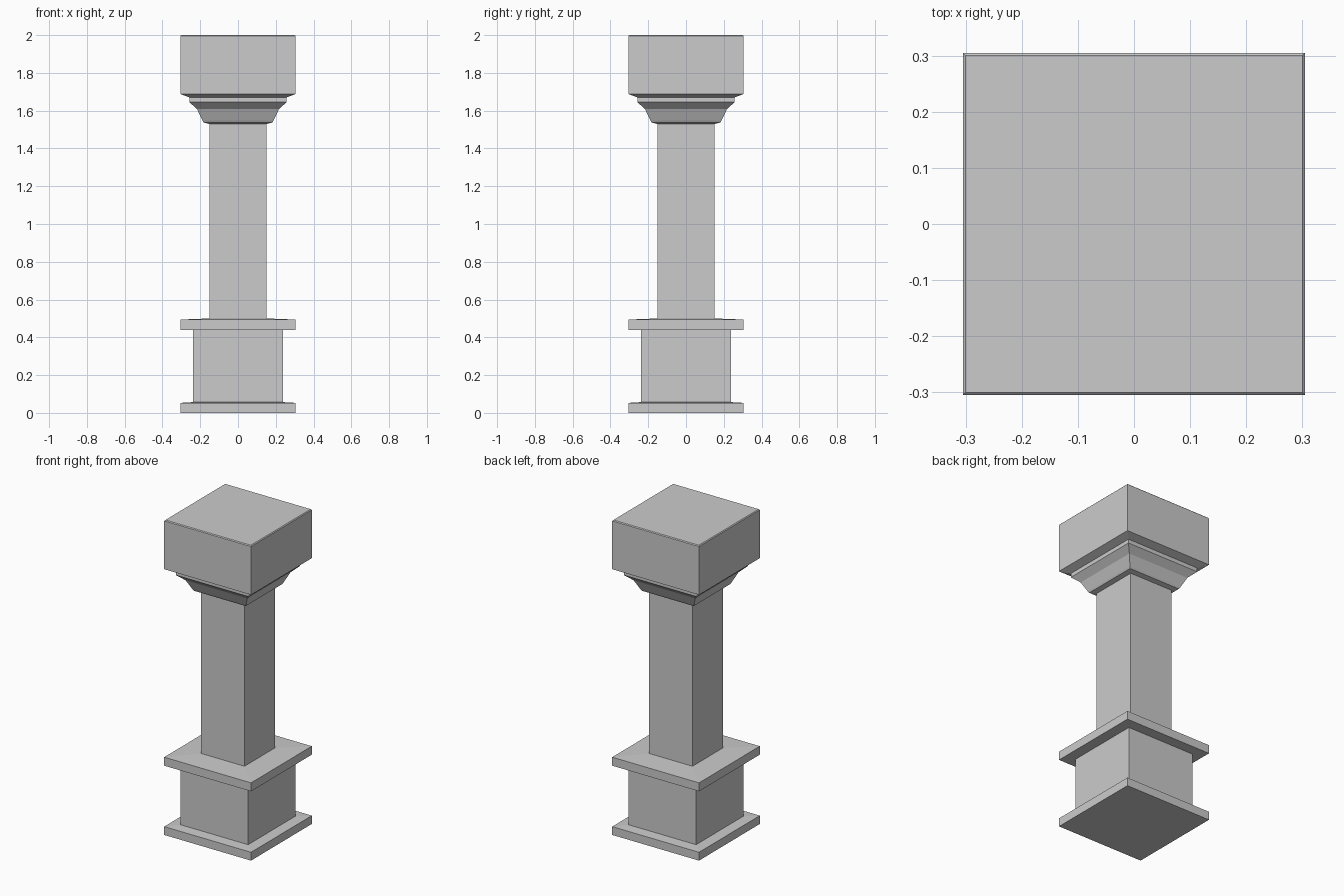
import bpy
import bmesh

cube = bpy.data.objects.get("Cube")
if cube:
    bpy.data.objects.remove(cube, do_unlink=True)

stone = bpy.data.materials.new("grey_stone")
stone.use_nodes = True
GREY = (0.6, 0.6, 0.6, 1.0)
stone.diffuse_color = GREY
stone.node_tree.nodes["Principled BSDF"].inputs["Base Color"].default_value = GREY


def square_stack(name, profile):
    """Sweep a (half width, height) profile around a square plan."""
    bm = bmesh.new()
    rings = [[bm.verts.new((sx * r, sy * r, z))
              for sx, sy in ((-1, -1), (1, -1), (1, 1), (-1, 1))]
             for r, z in profile]
    bm.faces.new(rings[0][::-1])
    bm.faces.new(rings[-1])
    for low, high in zip(rings, rings[1:]):
        for i in range(4):
            j = (i + 1) % 4
            bm.faces.new((low[i], low[j], high[j], high[i]))
    mesh = bpy.data.meshes.new(name)
    bm.to_mesh(mesh)
    bm.free()
    mesh.materials.append(stone)
    obj = bpy.data.objects.new(name, mesh)
    bpy.context.collection.objects.link(obj)
    return obj


PLATE = 0.305
PEDESTAL = 0.237
SHAFT = 0.152

# Pedestal: foot plate, block and slightly sloped cap plate
square_stack("foot_plate", [(PLATE, 0), (PLATE, 0.053), (PEDESTAL, 0.057)])
square_stack("pedestal_block", [(PEDESTAL, 0.057), (PEDESTAL, 0.44)])
square_stack("pedestal_cap", [(PLATE, 0.44), (PLATE, 0.494), (SHAFT, 0.50)])

# Shaft
square_stack("shaft", [(SHAFT, 0.50), (SHAFT, 1.53)])

# Flared moulding under the top block
square_stack("capital_moulding", [
    (SHAFT, 1.53), (0.182, 1.537), (0.188, 1.547), (0.217, 1.608),
    (0.257, 1.645), (0.257, 1.67)])

# Top block with a narrow bevelled rim
square_stack("top_block", [(0.257, 1.67), (PLATE, 1.688), (PLATE, 1.995), (0.30, 2.0)])
